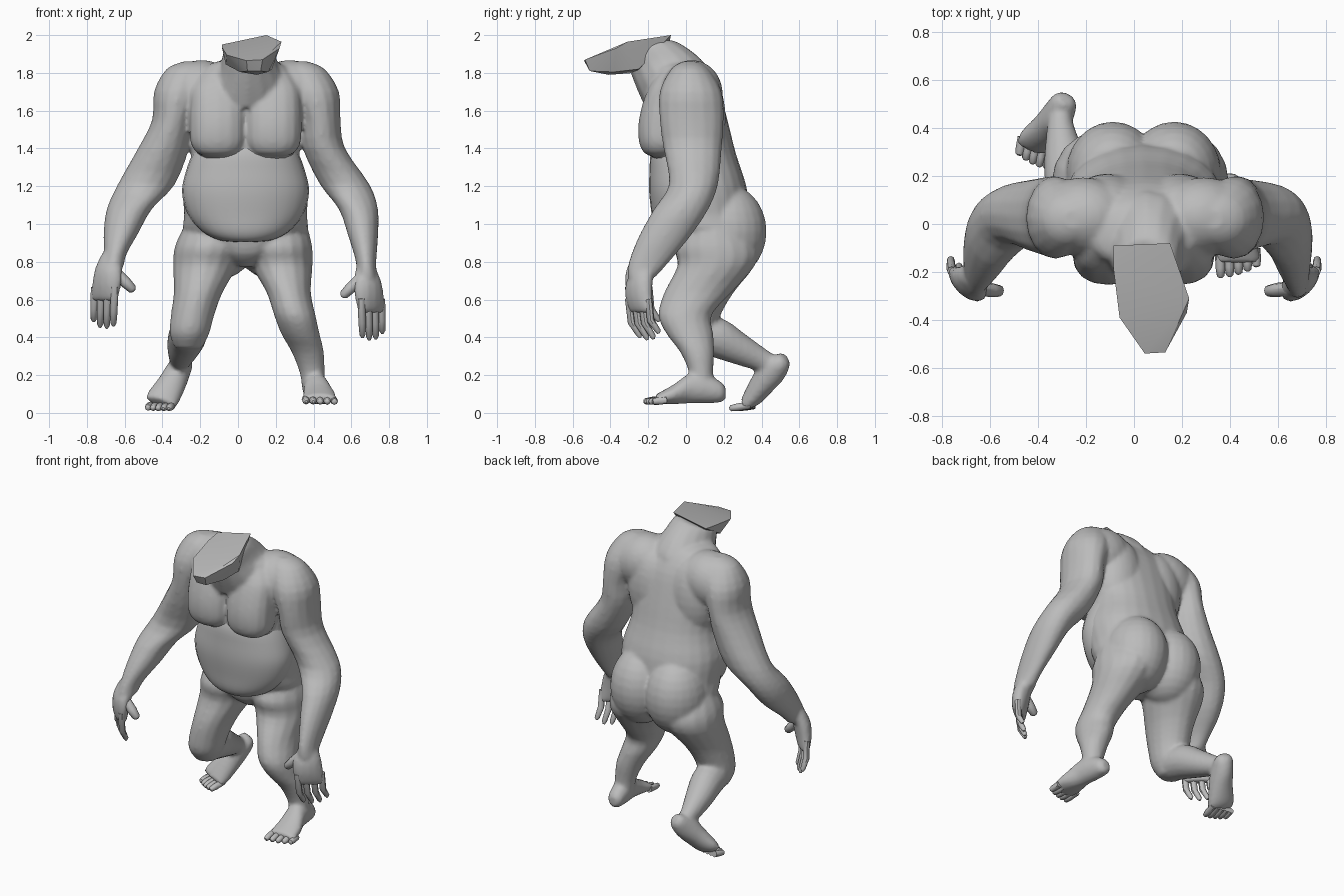
import bpy, bmesh, math
from mathutils import Vector, Matrix

cube = bpy.data.objects.get("Cube")
if cube:
    bpy.data.objects.remove(cube, do_unlink=True)

grey = bpy.data.materials.new("plain grey")
grey.use_nodes = True
GREY = (0.5, 0.5, 0.5, 1)
grey.diffuse_color = GREY
grey.node_tree.nodes["Principled BSDF"].inputs["Base Color"].default_value = GREY
MID = 0.04  # x of the body's centre line


def finish(name, bm, angle=60):
    bmesh.ops.recalc_face_normals(bm, faces=bm.faces)
    me = bpy.data.meshes.new(name)
    bm.to_mesh(me)
    bm.free()
    me.materials.append(grey)
    ob = bpy.data.objects.new(name, me)
    bpy.context.collection.objects.link(ob)
    bpy.ops.object.select_all(action='DESELECT')
    ob.select_set(True)
    bpy.context.view_layer.objects.active = ob
    bpy.ops.object.shade_smooth_by_angle(angle=math.radians(angle))
    return ob


def spline(stations, steps):
    """Catmull-Rom interpolation of loft stations."""
    rows = [Vector(s) for s in stations]
    pts = [rows[0]] + rows + [rows[-1]]
    out = []
    for a, b, c, d in zip(pts, pts[1:], pts[2:], pts[3:]):
        for k in range(steps):
            t = k / steps
            out.append(0.5 * (2*b + (c - a)*t + (2*a - 5*b + 4*c - d)*t*t
                              + (3*b - a - 3*c + d)*t**3))
    return out + [rows[-1]]


def loft(bm, stations, normal=(0, 0, 1), twist=0, sides=16, steps=3, power=1):
    """Stations are x, y, z, radius across, radius deep; power under 1 is boxier."""
    n = Vector(normal).normalized()
    u = Vector((1, 0, 0))
    u = (u - n * u.dot(n)).normalized()
    u = Matrix.Rotation(math.radians(twist), 3, n) @ u
    v = n.cross(u)
    rings = []
    for x, y, z, ru, rv in spline(stations, steps):
        ring = []
        for k in range(sides):
            a = 2 * math.pi * k / sides
            c, s = (math.copysign(abs(f) ** power, f) for f in (math.cos(a), math.sin(a)))
            ring.append(bm.verts.new(Vector((x, y, z)) + u*max(ru, .004)*c + v*max(rv, .004)*s))
        rings.append(ring)
    for r, s in zip(rings, rings[1:]):
        for k in range(sides):
            j = (k + 1) % sides
            bm.faces.new((r[k], r[j], s[j], s[k]))
    bm.faces.new(rings[0][::-1])
    bm.faces.new(rings[-1])


def ball(bm, centre, radii, tilt=0):
    m = Matrix.Translation(centre) @ Matrix.Rotation(math.radians(tilt), 4, 'Y')
    bmesh.ops.create_uvsphere(bm, u_segments=24, v_segments=14, radius=1,
                              matrix=m @ Matrix.Diagonal((*radii, 1)))


def digits(name, first, last, reach, radius, lengths):
    """A row of tapered fingers or toes between two base points."""
    bm = bmesh.new()
    first, last, reach = Vector(first), Vector(last), Vector(reach)
    for k, length in enumerate(lengths):
        base = first.lerp(last, k / max(len(lengths) - 1, 1))
        r, d = radius, reach * length
        curl = Vector((0, reach.length * .12, 0)) if abs(reach.z) > .1 else Vector()
        row = [(*(base - d * .3), r, r), (*(base + d * .5 - curl), r, r),
               (*(base + d * .9), r * .8, r * .8), (*(base + d), r * .35, r * .35)]
        loft(bm, row, reach, sides=8, steps=1)
    finish(name, bm, 45)


# Body: trunk, neck, limbs and muscles fused into one skin
bm = bmesh.new()
loft(bm, [(MID, .10, .775, .05, .06), (MID, .12, .84, .16, .16), (MID, .13, .95, .32, .205),
          (MID, .10, 1.05, .325, .235), (MID, .065, 1.2, .33, .255), (MID, .045, 1.37, .285, .22),
          (MID, .02, 1.55, .295, .20), (MID, -.01, 1.72, .29, .18), (MID, -.04, 1.83, .22, .14),
          (MID, -.05, 1.865, .13, .09)], sides=24, power=.9)
loft(bm, [(.045, -.03, 1.66, .24, .19), (.05, -.06, 1.75, .205, .2), (.05, -.11, 1.835, .16, .185),
          (.05, -.165, 1.905, .138, .155), (.045, -.19, 1.935, .125, .128)], (-.22, -.27, 1))
for s in (-1, 1):
    ball(bm, (MID + s * .128, .215, .96), (.195, .212, .25))
    ball(bm, (MID + s * .25, .03, 1.69), (.20, .165, .175), s * 20)
    ball(bm, (MID + s * .15, .08, 1.56), (.16, .13, .26))
    # chest muscle with a full lower edge
    x = MID + s * .145
    loft(bm, [(x, -.13, 1.355, .05, .04), (x, -.13, 1.375, .11, .09), (x, -.125, 1.43, .146, .123),
              (x, -.12, 1.52, .152, .133), (x, -.11, 1.62, .15, .125), (x, -.09, 1.72, .14, .11),
              (x - s * .02, -.07, 1.8, .11, .08)], power=.85)
# left arm
loft(bm, [(.33, .02, 1.86, .04, .04), (.35, .02, 1.82, .11, .10), (.40, .025, 1.7, .135, .165),
          (.435, .03, 1.55, .108, .17), (.455, .035, 1.4, .112, .155), (.565, .04, 1.21, .132, .13),
          (.637, -.025, 1.08, .104, .145), (.662, -.11, .94, .08, .138),
          (.678, -.195, .8, .054, .108), (.68, -.235, .72, .055, .075)])
# right arm
loft(bm, [(-.25, .02, 1.86, .04, .04), (-.27, .02, 1.82, .11, .10), (-.315, .025, 1.7, .13, .165),
          (-.345, .03, 1.55, .11, .17), (-.395, .035, 1.4, .135, .155), (-.485, .04, 1.21, .152, .13),
          (-.575, -.025, 1.08, .12, .145), (-.62, -.105, .95, .092, .138),
          (-.65, -.19, .84, .06, .1), (-.66, -.235, .77, .055, .075)])
# left leg, standing forward
loft(bm, [(.21, .15, .98, .16, .16), (.215, .16, .88, .178, .22), (.232, .16, .78, .163, .205),
          (.268, .065, .64, .118, .18), (.30, -.005, .52, .11, .142), (.33, .02, .42, .102, .125),
          (.37, .06, .32, .085, .09), (.393, .08, .21, .066, .064), (.40, .08, .12, .06, .07)])
# right thigh, then the shin stretched back
loft(bm, [(-.13, .15, .98, .16, .16), (-.15, .16, .88, .185, .22), (-.172, .16, .78, .172, .205),
          (-.21, .085, .64, .13, .17), (-.24, .045, .52, .115, .14), (-.257, .035, .42, .105, .12),
          (-.262, .045, .34, .07, .07)])
loft(bm, [(-.26, -.01, .42, .06, .07), (-.262, .06, .42, .095, .10), (-.272, .17, .395, .10, .105),
          (-.29, .28, .34, .085, .085), (-.305, .39, .285, .06, .064), (-.31, .45, .255, .05, .055)],
     (-.1, .9, -.35))
# left foot, flat on the ground
loft(bm, [(.395, .21, .105, .025, .03), (.398, .185, .11, .05, .055), (.405, .1, .13, .063, .08),
          (.415, .02, .13, .068, .08), (.428, -.06, .1, .084, .054), (.432, -.13, .08, .092, .034),
          (.432, -.16, .075, .086, .024)], (0, -1, 0))
# right foot, heel raised
loft(bm, [(-.285, .52, .30, .03, .025), (-.29, .508, .275, .055, .05), (-.315, .457, .225, .066, .077),
          (-.35, .405, .155, .076, .067), (-.395, .352, .082, .088, .052),
          (-.41, .32, .053, .082, .034)], (-.11, -.17, -.22))
# palms
hands = (("left", 1, 0), ("right", -1, .062))
for side, s, dz in hands:
    loft(bm, [(s * .675, -.215, .78 + dz, .05, .045), (s * .685, -.245, .7 + dz, .085, .055),
              (s * .695, -.25, .62 + dz, .094, .05), (s * .705, -.24, .55 + dz, .093, .036),
              (s * .705, -.235, .53 + dz, .085, .024)], twist=s * 42, sides=12)
body = finish("body", bm)
fuse = body.modifiers.new("fuse", 'REMESH')
fuse.mode = 'VOXEL'
fuse.voxel_size = 0.013
fuse.use_smooth_shade = True
soften = body.modifiers.new("soften", 'SMOOTH')
soften.factor = 0.5
soften.iterations = 4

# Belly: heavy fold at the bottom, running up under the chest
bm = bmesh.new()
loft(bm, [(MID, -.05, .905, .05, .04), (MID, -.04, .915, .14, .10), (MID, -.02, .96, .23, .15),
          (MID, 0, 1.05, .305, .182), (MID, .01, 1.17, .336, .205), (MID, .015, 1.28, .315, .208),
          (MID, .02, 1.38, .277, .205), (MID, .03, 1.48, .22, .17)], sides=28, steps=4, power=.95)
finish("belly", bm)

# Head: flat-topped wedge sitting on the neck
bm = bmesh.new()
crown = [(-.085, -.09, 1.95), (.15, -.08, 2.0), (.23, -.31, 1.965), (.22, -.37, 1.93),
         (-.085, -.19, 1.935), (-.06, -.39, 1.895), (.045, -.54, 1.865), (.13, -.535, 1.87)]
jaw = [(.05, -.51, 1.81), (.12, -.51, 1.81), (.1, -.41, 1.79), (.01, -.4, 1.805),
       (.16, -.38, 1.805), (.18, -.25, 1.82), (-.065, -.27, 1.845), (.05, -.27, 1.8)]
for p in crown + jaw:
    bm.verts.new(p)
bmesh.ops.convex_hull(bm, input=bm.verts)
finish("head", bm, 28)

# Fingers and toes
for side, s, dz in hands:
    digits(side + "_fingers", (s * .655, -.29, .56 + dz), (s * .76, -.185, .56 + dz),
           (s * .005, .05, -.175), .02, (.93, 1, .97, .8))
    thumb = (s * .64, -.27, .705 + dz * .5)
    digits(side + "_thumb", thumb, thumb, (s * -.09, -.01, -.09), .03, (1,))
digits("left_toes", (.358, -.14, .07), (.508, -.12, .066), (.004, -.085, -.01), .02,
       (1, 1, .95, .85, .7))
digits("right_toes", (-.352, .315, .037), (-.468, .345, .037), (-.015, -.085, -.014), .02,
       (1, 1, .95, .85, .7))
